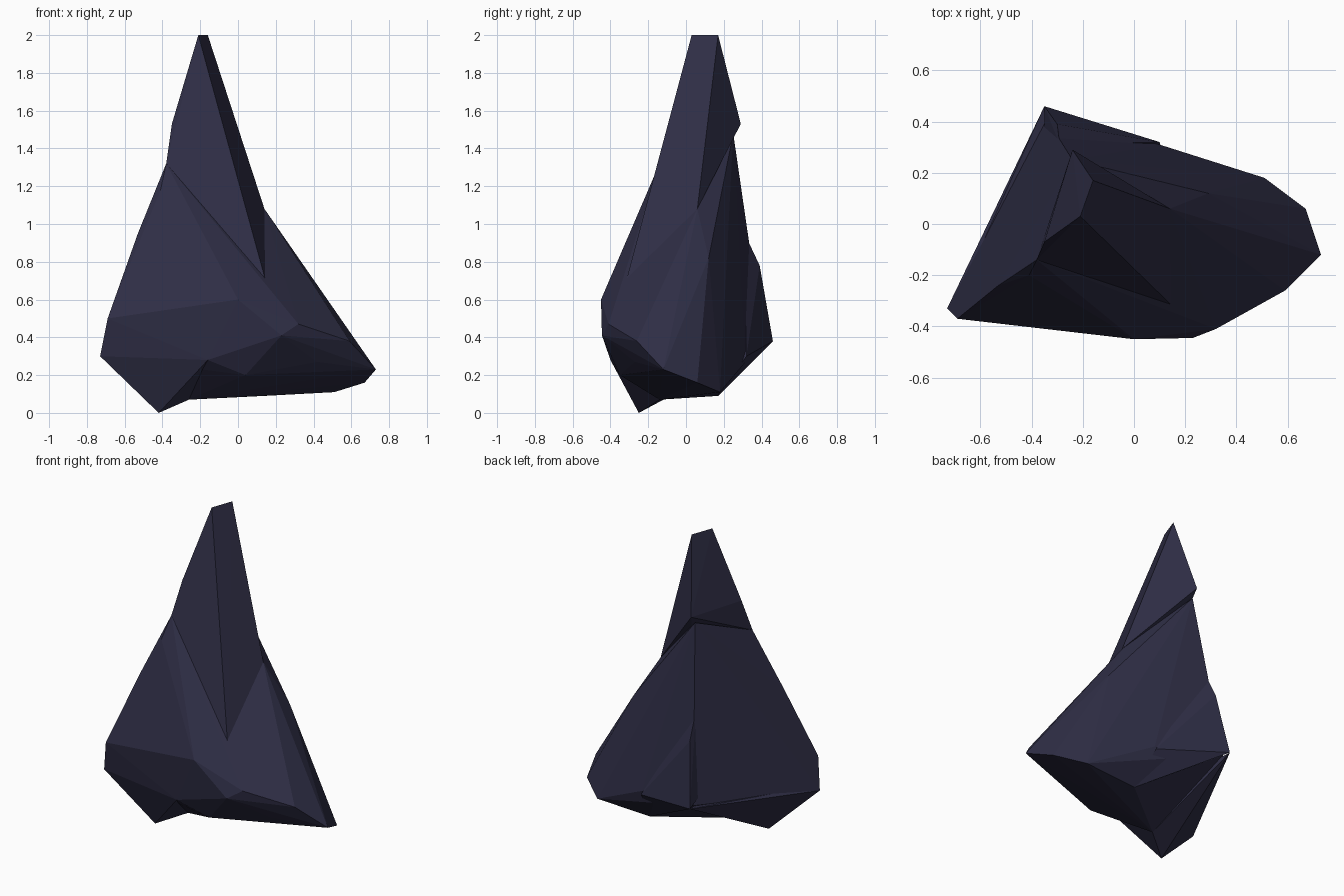
import bpy, bmesh

if "Cube" in bpy.data.objects:
    bpy.data.objects.remove(bpy.data.objects["Cube"])

# One dark slate colour for the whole rock
slate = bpy.data.materials.new("dark_slate")
slate.diffuse_color = (0.028, 0.027, 0.060, 1.0)
slate.use_nodes = True
slate.node_tree.nodes["Principled BSDF"].inputs["Base Color"].default_value = slate.diffuse_color


def shard(name, points):
    """Flat-faced rock shard: convex hull around a few corner points."""
    bm = bmesh.new()
    for p in points:
        bm.verts.new(p)
    res = bmesh.ops.convex_hull(bm, input=bm.verts)
    loose = [g for g in res["geom_interior"] + res["geom_unused"]
             if isinstance(g, bmesh.types.BMVert)]
    bmesh.ops.delete(bm, geom=list(set(loose)), context='VERTS')
    bmesh.ops.recalc_face_normals(bm, faces=bm.faces)
    me = bpy.data.meshes.new(name)
    bm.to_mesh(me)
    bm.free()
    me.materials.append(slate)
    ob = bpy.data.objects.new(name, me)
    bpy.context.collection.objects.link(ob)
    return ob


# Corners shared between the shards
left_shoulder = (-0.38, -0.14, 1.32)
right_shoulder = (0.14, 0.06, 1.08)
front_notch = (0.16, -0.33, 0.65)
left_tip = (-0.73, -0.33, 0.30)
front_low = (-0.16, -0.40, 0.28)
under = (-0.26, -0.14, 0.07)
back_heel = (-0.35, 0.46, 0.38)

# Tall leaning spire
shard("spire", [
    (-0.21, 0.03, 2.0), (-0.16, 0.17, 2.0),
    (-0.35, -0.07, 1.53), (-0.24, 0.29, 1.53),
    left_shoulder, right_shoulder, front_notch])

# Broad main mass
shard("main_rock", [
    left_shoulder, right_shoulder, front_notch,
    (-0.24, 0.25, 1.48), (-0.41, -0.20, 1.18), (-0.53, -0.24, 0.95),
    (-0.69, -0.37, 0.50), left_tip, (-0.68, -0.27, 0.33),
    (0.0, -0.45, 0.60), (-0.11, -0.42, 0.54), front_low,
    (0.32, -0.41, 0.47), (0.23, -0.445, 0.41), (0.04, -0.35, 0.20),
    (0.59, -0.26, 0.38), (0.42, -0.27, 0.27), (0.73, -0.12, 0.23),
    (0.67, 0.06, 0.16), (0.51, 0.18, 0.11), (0.14, 0.17, 0.09),
    (0.42, 0.0, 0.63), (0.29, 0.12, 0.82), (0.10, 0.31, 0.32),
    (-0.34, 0.41, 0.38), under])

# Low foot that touches the ground
shard("foot_rock", [
    (-0.42, -0.25, 0.0), left_tip, front_low, under, back_heel,
    (-0.68, -0.27, 0.33)])

# Thin slab leaning on the back
shard("back_slab", [
    (-0.29, 0.31, 0.95), (-0.30, 0.39, 0.78), back_heel,
    (0.10, 0.32, 0.30), (0.14, 0.17, 0.09), (-0.35, 0.20, 0.50)])
